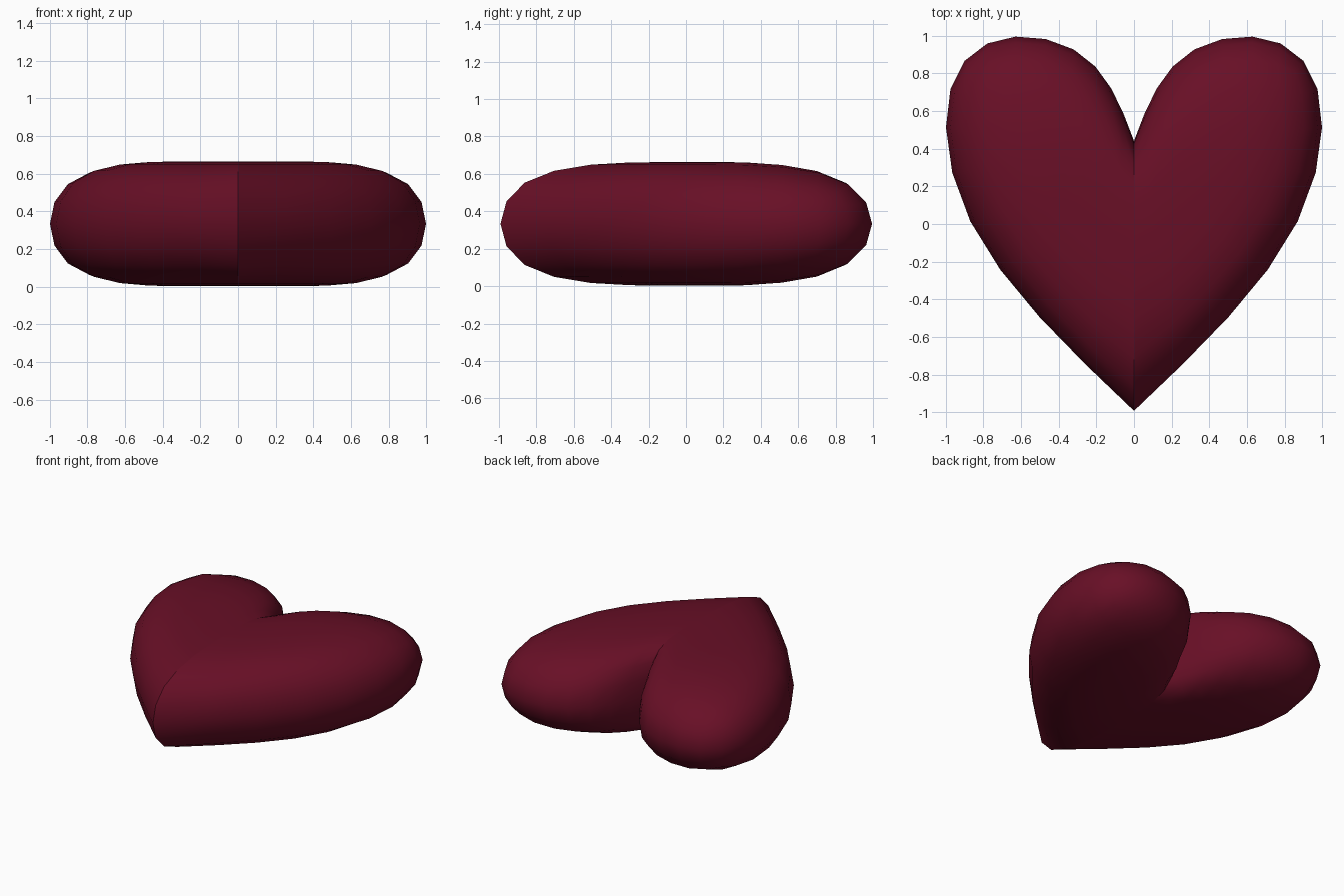
import bpy

if "Cube" in bpy.data.objects:
    bpy.data.objects.remove(bpy.data.objects["Cube"])

# Plain deep red
red = bpy.data.materials.new("deep_red")
red.diffuse_color = (0.138, 0.0048, 0.0194, 1.0)
red.use_nodes = True
red.node_tree.nodes["Principled BSDF"].inputs["Base Color"].default_value = red.diffuse_color

# Cage of the right half of the heart, seen from above (x, y)
plan = {
    "notch": (0.0, 0.46), "mid": (0.0, 0.0), "tip": (0.0, -1.035),
    "lobe_in": (0.21, 1.065), "lobe_out": (1.06, 1.08),
    "side": (1.08, 0.0), "inner": (0.31, 0.0),
}
names = list(plan)
n = len(names)
mid_z, half = 0.333, 0.33

verts = [(x, y, mid_z + s * half) for s in (1, -1) for x, y in plan.values()]
top = [("mid", "inner", "lobe_in", "notch"),
       ("inner", "side", "lobe_out", "lobe_in"),
       ("tip", "side", "inner", "mid")]
rim = ["notch", "lobe_in", "lobe_out", "side", "tip"]

# Top, bottom and outer wall; the x = 0 side stays open for the mirror
faces = []
for f in top:
    ids = [names.index(k) for k in f]
    faces.append(ids)
    faces.append([i + n for i in reversed(ids)])
for a, b in zip(rim, rim[1:]):
    i, j = names.index(a), names.index(b)
    faces.append([i, j, j + n, i + n])

mesh = bpy.data.meshes.new("heart")
mesh.from_pydata(verts, [], faces)
mesh.materials.append(red)
mesh.polygons.foreach_set("use_smooth", [True] * len(mesh.polygons))
heart = bpy.data.objects.new("heart", mesh)
bpy.context.collection.objects.link(heart)

# Round the half first, then mirror so the notch and tip stay crisp
sub = heart.modifiers.new("round", "SUBSURF")
sub.levels = sub.render_levels = 2
mir = heart.modifiers.new("mirror", "MIRROR")
mir.use_mirror_merge = False
